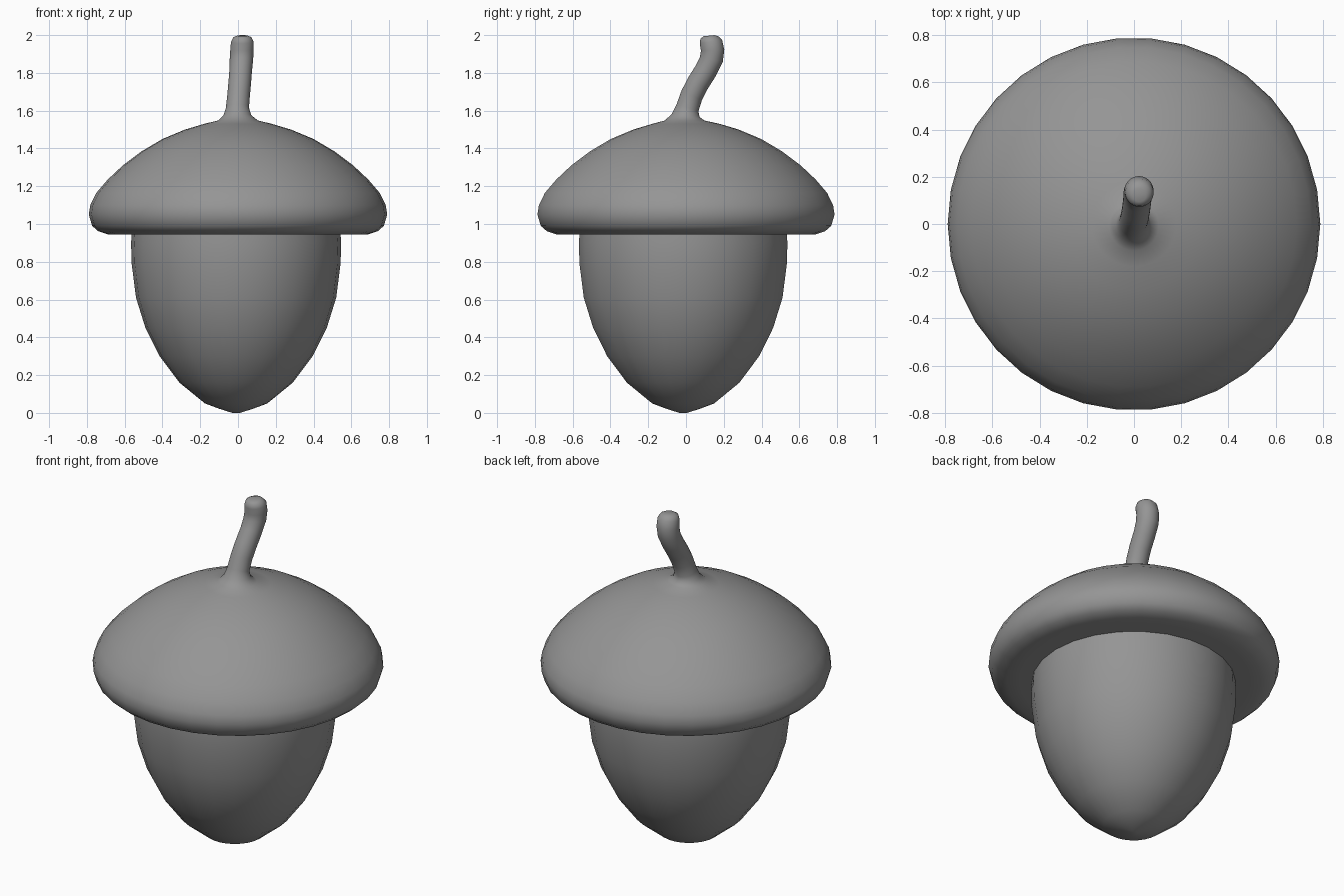
import bpy
import bmesh
from math import cos, sin, pi
from mathutils import Vector

if "Cube" in bpy.data.objects:
    bpy.data.objects.remove(bpy.data.objects["Cube"])

# Dark grey shared by all parts
grey = bpy.data.materials.new("dark_grey")
grey.diffuse_color = (0.3, 0.3, 0.3, 1)
grey.use_nodes = True
grey.node_tree.nodes["Principled BSDF"].inputs["Base Color"].default_value = grey.diffuse_color


def loft(name, rings, sides, angle):
    """Skin circular rings (x, y, z, radius, tilt about x) and close both ends."""
    bm = bmesh.new()
    loops = []
    for x, y, z, r, tilt in rings:
        loop = []
        for i in range(sides):
            a = 2 * pi * i / sides
            u, v = r * cos(a), r * sin(a)
            loop.append(bm.verts.new(Vector((x + u, y + v * cos(tilt), z + v * sin(tilt)))))
        loops.append(loop)
    for lo, hi in zip(loops, loops[1:]):
        for i in range(sides):
            j = (i + 1) % sides
            bm.faces.new((lo[i], lo[j], hi[j], hi[i]))
    for loop, ring in ((loops[0], rings[0]), (loops[-1], rings[-1])):
        centre = bm.verts.new(ring[:3])
        for i in range(sides):
            bm.faces.new((loop[i], loop[(i + 1) % sides], centre))
    bmesh.ops.recalc_face_normals(bm, faces=bm.faces)
    mesh = bpy.data.meshes.new(name)
    bm.to_mesh(mesh)
    bm.free()
    mesh.materials.append(grey)
    obj = bpy.data.objects.new(name, mesh)
    bpy.context.collection.objects.link(obj)
    bpy.ops.object.select_all(action='DESELECT')
    obj.select_set(True)
    bpy.context.view_layer.objects.active = obj
    bpy.ops.object.shade_smooth_by_angle(angle=angle)
    return obj


# Nut: rounded body tapering to a blunt tip, top hidden in the cap
nut_profile = [(0.02, 0.0), (0.09, 0.022), (0.165, 0.05), (0.30, 0.16), (0.405, 0.30),
               (0.48, 0.45), (0.53, 0.61), (0.553, 0.79), (0.556, 0.90), (0.55, 0.99)]
loft("nut", [(-0.01, -0.015, z, r, 0) for r, z in nut_profile], 26, 1.2)

# Cap: flat underside, rolled rim and domed top
cap_profile = [(0.50, 0.947), (0.62, 0.945), (0.69, 0.945), (0.74, 0.962), (0.772, 0.99),
               (0.79, 1.05), (0.782, 1.10), (0.75, 1.165), (0.69, 1.235), (0.61, 1.31),
               (0.51, 1.385), (0.40, 1.45), (0.28, 1.50), (0.18, 1.53)]
cap_rings = [(0, 0, z, r, 0) for r, z in cap_profile]

# Stem: grows out of the cap, S-bend leaning back, rounded end
stem_rings = [(0, -0.008, 1.548, 0.105, 0),
              (-0.003, -0.002, 1.575, 0.074, -0.1), (-0.003, 0.008, 1.615, 0.061, -0.3),
              (0.003, 0.03, 1.68, 0.06, -0.45), (0.009, 0.063, 1.745, 0.06, -0.55),
              (0.014, 0.104, 1.81, 0.06, -0.5), (0.018, 0.134, 1.87, 0.062, -0.2),
              (0.021, 0.141, 1.92, 0.062, 0.05), (0.023, 0.132, 1.965, 0.06, 0.15),
              (0.023, 0.124, 1.988, 0.048, 0.12), (0.023, 0.122, 1.997, 0.028, 0.1)]
loft("cap_with_stem", cap_rings + stem_rings, 34, 1.2)
